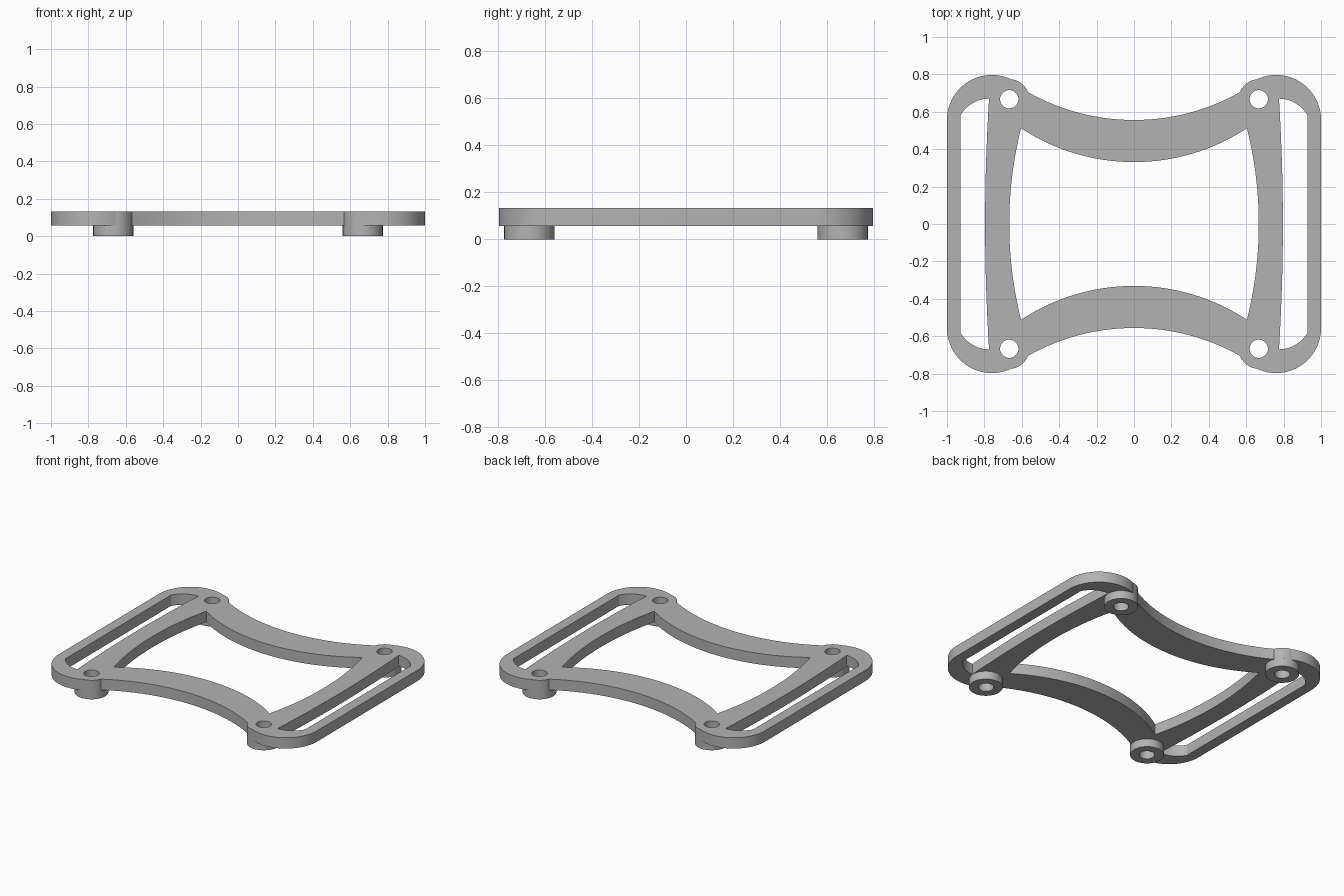
import bpy, bmesh, math
from math import sin, cos, radians

if "Cube" in bpy.data.objects:
    bpy.data.objects.remove(bpy.data.objects["Cube"])

Z_PLATE, Z_TOP = 0.057, 0.133   # underside and top of the plate
BOSS, BOSS_R, HOLE_R = 0.667, 0.107, 0.049

grey = bpy.data.materials.new("grey")
grey.diffuse_color = (0.45, 0.45, 0.45, 1)
grey.use_nodes = True
grey.node_tree.nodes["Principled BSDF"].inputs["Base Color"].default_value = grey.diffuse_color


def arc(cx, cy, r, a0, a1, n):
    """Points on an arc, angles in degrees."""
    return [(cx + r * cos(radians(a0 + (a1 - a0) * i / n)),
             cy + r * sin(radians(a0 + (a1 - a0) * i / n))) for i in range(n + 1)]


def circle(cx, cy, r, n=40):
    return arc(cx, cy, r, 0, 360, n)[:-1]


def bow(half, mid, end, n):
    """Shallow arc from (0, mid) to (half, end)."""
    sag = end - mid
    r = (half * half + sag * sag) / (2 * sag)
    a = math.asin(half / abs(r))
    return [(abs(r) * sin(a * i / n), mid + r * (1 - cos(a * i / n))) for i in range(n + 1)]


def mirror_loop(quarter):
    """Complete a quarter outline running from the y axis to the x axis."""
    half = quarter + [(x, -y) for x, y in reversed(quarter)]
    return tidy(half + [(-x, y) for x, y in reversed(half)])


def tidy(points):
    out = []
    for p in points:
        if not out or math.dist(p, out[-1]) > 1e-4:
            out.append(p)
    if math.dist(out[0], out[-1]) < 1e-4:
        out.pop()
    return out


def extrude_loops(name, loops, z0, z1):
    """Solid made from an outline with holes."""
    bm = bmesh.new()
    for loop in loops:
        vs = [bm.verts.new((x, y, z0)) for x, y in loop]
        for i, v in enumerate(vs):
            bm.edges.new((v, vs[(i + 1) % len(vs)]))
    bmesh.ops.triangle_fill(bm, edges=bm.edges[:], use_beauty=True)
    ext = bmesh.ops.extrude_face_region(bm, geom=bm.faces[:], use_keep_orig=True)
    top = [g for g in ext["geom"] if isinstance(g, bmesh.types.BMVert)]
    bmesh.ops.translate(bm, verts=top, vec=(0, 0, z1 - z0))
    bmesh.ops.recalc_face_normals(bm, faces=bm.faces[:])
    mesh = bpy.data.meshes.new(name)
    bm.to_mesh(mesh)
    bm.free()
    mesh.materials.append(grey)
    ob = bpy.data.objects.new(name, mesh)
    bpy.context.collection.objects.link(ob)
    bpy.context.view_layer.objects.active = ob
    ob.select_set(True)
    bpy.ops.object.shade_smooth_by_angle(angle=radians(30))
    ob.select_set(False)


# Outer edge: concave end, screw boss bulge, rounded strap loop corner
outline = mirror_loop(bow(0.567, 0.556, 0.705, 16)
                      + arc(BOSS, BOSS, BOSS_R, 159, 97, 10)
                      + arc(0.76, 0.557, 0.24, 116, 0, 24))

# Central window with four bowed sides
side = [(x, y) for y, x in bow(0.512, 0.667, 0.604, 14)]
window = mirror_loop(bow(0.604, 0.331, 0.512, 16) + side[::-1])

# Strap slot with a slightly bowed inner side
inner = [(x, y) for y, x in bow(0.67, 0.796, 0.775, 10)]
upper = inner + arc(0.775, 0.495, 0.175, 90, 29.7, 12)
slot = tidy(upper + [(x, -y) for x, y in reversed(upper)])
slots = [slot, [(-x, y) for x, y in slot]]

corners = [(sx * BOSS, sy * BOSS) for sx in (-1, 1) for sy in (-1, 1)]
holes = [circle(x, y, HOLE_R) for x, y in corners]
extrude_loops("plate", [outline, window] + slots + holes, Z_PLATE, Z_TOP)

# Ring feet under the screw holes
for i, (x, y) in enumerate(corners):
    extrude_loops(f"foot_{i + 1}", [circle(x, y, BOSS_R), holes[i]], 0, Z_PLATE)
